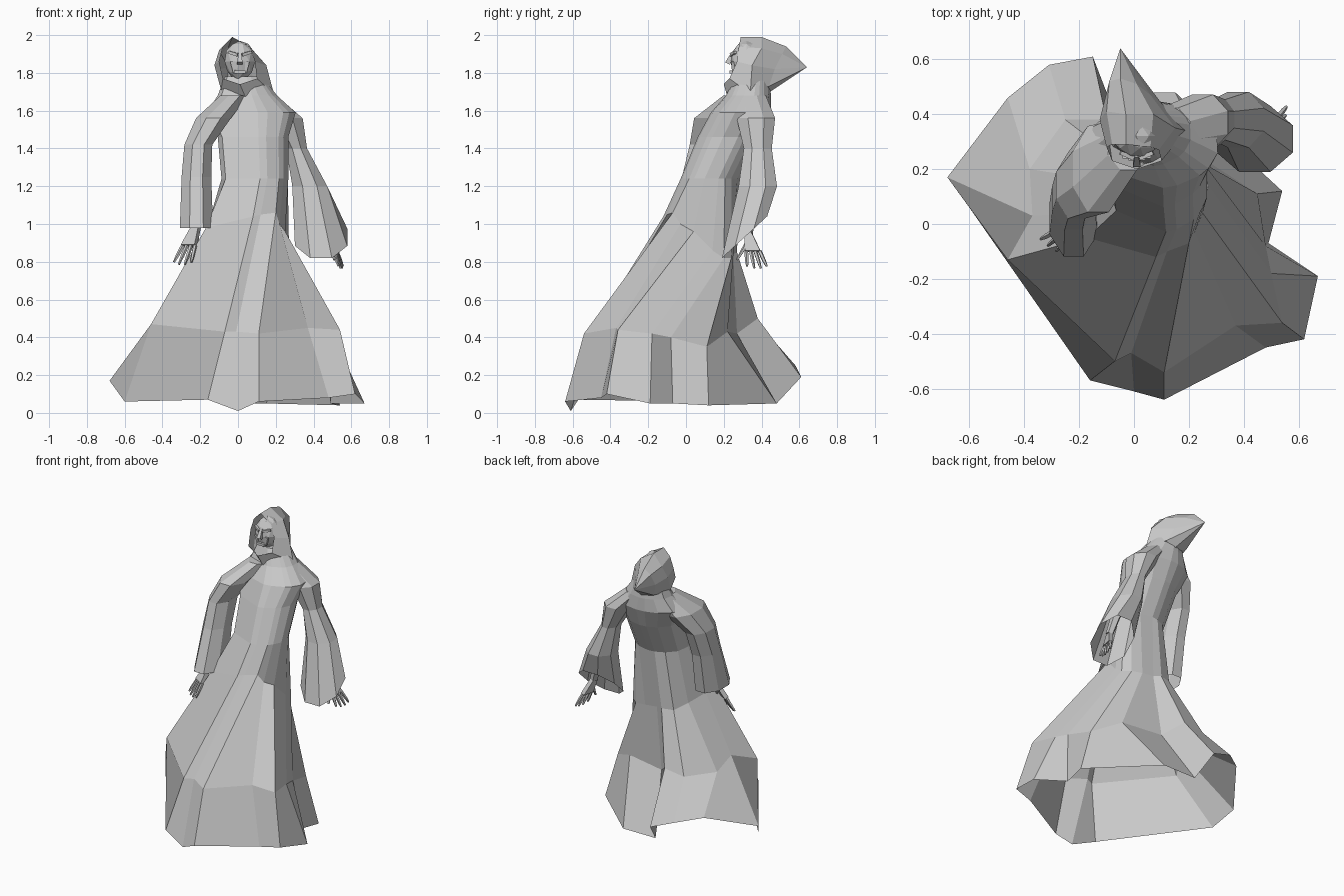
import bpy
import bmesh
import math
from mathutils import Vector

default_cube = bpy.data.objects.get("Cube")
if default_cube:
    bpy.data.objects.remove(default_cube, do_unlink=True)

# One plain stone-grey material
stone = bpy.data.materials.new("stone_grey")
stone.use_nodes = True
stone_colour = (.58, .58, .58, 1)
stone.diffuse_color = stone_colour
stone.node_tree.nodes["Principled BSDF"].inputs["Base Color"].default_value = stone_colour


def finish(name, bm):
    """Turn a bmesh into a flat-shaded object."""
    bmesh.ops.recalc_face_normals(bm, faces=bm.faces[:])
    mesh = bpy.data.meshes.new(name)
    bm.to_mesh(mesh)
    bm.free()
    mesh.materials.append(stone)
    obj = bpy.data.objects.new(name, mesh)
    bpy.context.collection.objects.link(obj)
    return obj


def add_loft(bm, rings, start_cap=False, end_cap=False, tip=None):
    """Skin a list of equally long closed rings."""
    rows = [[bm.verts.new(point) for point in ring] for ring in rings]
    count = len(rows[0])
    for lower, upper in zip(rows, rows[1:]):
        for i in range(count):
            j = (i + 1) % count
            bm.faces.new((lower[i], lower[j], upper[j], upper[i]))
    if start_cap:
        bm.faces.new(rows[0])
    if end_cap:
        bm.faces.new(rows[-1])
    if tip:
        peak = bm.verts.new(tip)
        for i in range(count):
            bm.faces.new((rows[-1][i], rows[-1][(i + 1) % count], peak))


def loft(name, rings, **caps):
    bm = bmesh.new()
    add_loft(bm, rings, **caps)
    return finish(name, bm)


def oval(centre, radius_x, radius_y, sides, lean_y=0):
    """Level oval ring; the lean raises its +y side."""
    ring = []
    for i in range(sides):
        angle = math.tau * (i + .5) / sides
        c, s = math.cos(angle), math.sin(angle)
        ring.append(Vector(centre) + Vector((radius_x * c, radius_y * s, lean_y * s)))
    return ring


def add_limb(bm, start, end, start_radius, end_radius, sides=5):
    """Tapered prism between two points."""
    start, end = Vector(start), Vector(end)
    turn = (end - start).to_track_quat("Z", "Y")
    rings = []
    for centre, radius in ((start, start_radius), (end, end_radius)):
        flat = oval((0, 0, 0), radius, radius, sides)
        rings.append([centre + turn @ point for point in flat])
    add_loft(bm, rings, start_cap=True, end_cap=True)


# Skirt: pleat corners at the hem, the knee fold and the waist
hem = [(-.16, -.57, .07), (0, -.61, .01), (.11, -.64, .06), (.48, -.45, .08),
       (.62, -.42, .1), (.67, -.19, .05), (.49, -.07, .05), (.54, .12, .04),
       (.15, .48, .05), (-.1, .48, .05), (-.15, .61, .19), (-.31, .58, .25),
       (-.46, .46, .28), (-.68, .17, .17), (-.6, .06, .06)]
knee = [(-.07, -.5, .43), (-.01, -.47, .43), (.11, -.54, .42), (.37, -.37, .45),
        (.54, -.36, .44), (.5, -.18, .42), (.48, -.08, .4), (.45, .11, .35),
        (.28, .22, .43), (0, .27, .42), (-.1, .38, .5), (-.25, .38, .48),
        (-.38, .2, .48), (-.37, .03, .53), (-.46, -.13, .47)]
waist = [(.08, -.12, 1.04), (.12, -.1, 1.05), (.2, -.07, 1.06), (.22, -.03, 1),
         (.25, .04, .96), (.27, .14, .86), (.27, .2, .82), (.22, .24, .82),
         (.14, .25, .83), (.05, .25, .84), (0, .27, .85), (-.08, .25, .85),
         (-.13, .16, .88), (-.18, .04, .92), (-.17, -.05, .98)]
loft("skirt", [hem, knee, waist])


# Torso: the waist pleats run on up into the shoulders and neck
def pleated_oval(centre, radius_x, radius_y):
    ring = []
    for x, y, z in waist:
        angle = math.atan2(y - .08, x - .05)
        ring.append(Vector(centre) + Vector((radius_x * math.cos(angle),
                                             radius_y * math.sin(angle), 0)))
    return ring


loft("torso", [
    waist,
    pleated_oval((.09, .13, 1.24), .18, .16),
    pleated_oval((.08, .23, 1.46), .19, .17),
    pleated_oval((.07, .29, 1.59), .24, .16),
    pleated_oval((.05, .33, 1.68), .16, .12),
    pleated_oval((.03, .35, 1.78), .1, .09),
], end_cap=True)

# Hanging sleeves, open at the cuff
loft("left_sleeve", [
    oval((.13, .34, 1.68), .08, .09, 8),
    oval((.25, .37, 1.56), .1, .11, 8),
    oval((.31, .38, 1.4), .06, .08, 8),
    oval((.38, .38, 1.2), .1, .11, 8),
    oval((.44, .31, .93), .15, .13, 8, lean_y=.12),
], start_cap=True)
loft("right_sleeve", [
    oval((-.02, .29, 1.68), .08, .1, 8),
    oval((-.13, .2, 1.56), .1, .17, 8),
    oval((-.21, .14, 1.42), .08, .13, 8),
    oval((-.22, .09, 1.25), .085, .12, 8),
    oval((-.22, .02, .98), .095, .15, 8),
], start_cap=True)


# Hands: forearm, palm, four fingers and a thumb
def hand(name, elbow, wrist, knuckles, spread, thumb_tip):
    wrist, knuckles, spread = Vector(wrist), Vector(knuckles), Vector(spread)
    bm = bmesh.new()
    add_limb(bm, elbow, wrist, .035, .025)
    reach = knuckles - wrist
    across = spread * .45
    thick = spread.cross(reach).normalized() * .014
    palm = []
    for centre, width in ((wrist, .5), (knuckles, 1)):
        side = across * width
        palm.append([centre - side - thick, centre + side - thick,
                     centre + side + thick, centre - side + thick])
    add_loft(bm, palm, start_cap=True, end_cap=True)
    for i in range(4):
        slot = i / 3 - .5
        root = knuckles + spread * slot * .8
        bend = root + reach * .5 + spread * slot * .2
        length = .5 - abs(slot) * .35
        add_limb(bm, root, bend, .011, .01)
        add_limb(bm, bend, bend + reach * length + spread * slot * .15, .01, .006)
    add_limb(bm, wrist + reach * .3, thumb_tip, .014, .007)
    return finish(name, bm)


hand("left_hand", (.42, .35, 1.15), (.48, .33, .95), (.515, .355, .855),
     (.02, .09, 0), (.51, .27, .81))
hand("right_hand", (-.22, .04, 1.15), (-.22, -.01, .99), (-.26, -.05, .885),
     (.08, -.05, 0), (-.19, -.06, .85))

# Face: faceted head with nose, brows, cheeks and mouth
bm = bmesh.new()
bmesh.ops.create_icosphere(bm, subdivisions=2, radius=1)
for vert in bm.verts:
    taper = 1 + .25 * min(vert.co.z, 0)
    vert.co = (.01 + vert.co.x * .085 * taper, .32 + vert.co.y * .085,
               1.86 + vert.co.z * .11)
add_limb(bm, (.01, .25, 1.91), (.01, .22, 1.85), .01, .02, 4)
add_limb(bm, (-.02, .24, 1.805), (.04, .24, 1.805), .012, .012, 4)
for side in (-1, 1):
    add_limb(bm, (.01 + side * .012, .24, 1.895), (.01 + side * .06, .26, 1.91), .012, .01, 4)
    add_limb(bm, (.01 + side * .04, .25, 1.86), (.01 + side * .03, .25, 1.8), .016, .008, 4)
finish("face", bm)

# Hood: opening edge, widest loop, back loop and the trailing point
opening = [(-.03, .29, 1.99), (.06, .28, 1.94), (.09, .27, 1.86), (.1, .23, 1.77),
           (.01, .2, 1.74), (-.08, .23, 1.77), (-.1, .28, 1.86), (-.08, .29, 1.94)]
crown = [(-.03, .4, 1.99), (.07, .4, 1.93), (.15, .35, 1.84), (.19, .34, 1.69),
         (.04, .22, 1.67), (-.09, .3, 1.71), (-.125, .38, 1.84), (-.1, .41, 1.92)]
nape = [(-.05, .53, 1.94), (.01, .51, 1.9), (.06, .47, 1.82), (.1, .44, 1.73),
        (.04, .43, 1.69), (-.06, .44, 1.72), (-.1, .48, 1.82), (-.09, .52, 1.9)]
loft("hood", [opening, crown, nape], tip=(-.05, .64, 1.83))
